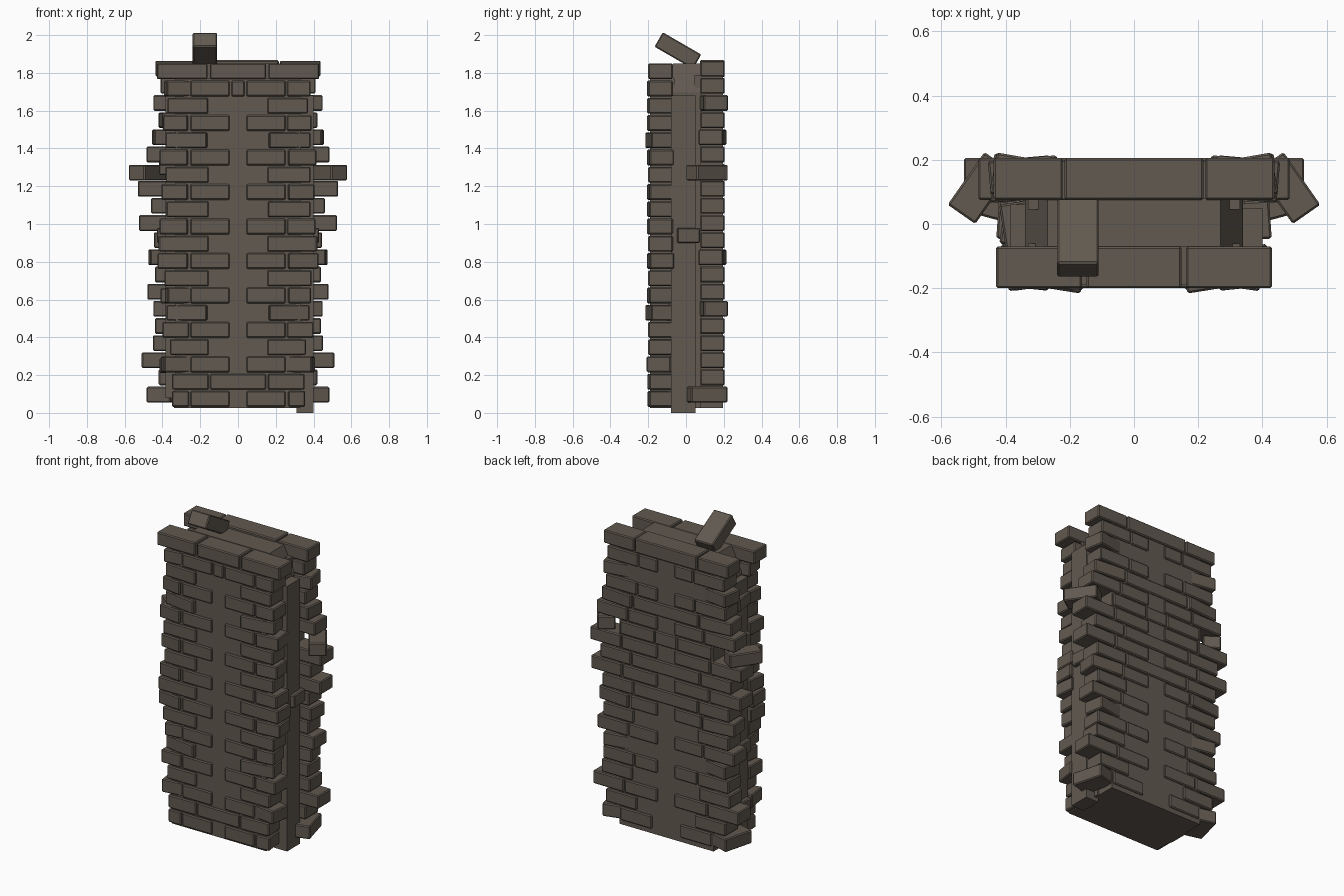
import bpy, bmesh, math, random
from mathutils import Matrix, Vector

if "Cube" in bpy.data.objects:
    bpy.data.objects.remove(bpy.data.objects["Cube"])

random.seed(4)

stone = bpy.data.materials.new("grey_brown_stone")
stone.diffuse_color = (0.12, 0.10, 0.08, 1)
stone.use_nodes = True
stone.node_tree.nodes["Principled BSDF"].inputs["Base Color"].default_value = stone.diffuse_color


def finish(name, bm, bevel=0.0):
    mesh = bpy.data.meshes.new(name)
    bm.to_mesh(mesh)
    bm.free()
    ob = bpy.data.objects.new(name, mesh)
    bpy.context.collection.objects.link(ob)
    mesh.materials.append(stone)
    if bevel:
        m = ob.modifiers.new("worn_edges", 'BEVEL')
        m.width = bevel
        m.segments = 1
    return ob


def box(bm, centre, size, rot=0.0, axis='Z'):
    mat = (Matrix.Translation(centre) @ Matrix.Rotation(math.radians(rot), 4, axis)
           @ Matrix.Diagonal((*size, 1)))
    bmesh.ops.create_cube(bm, size=1, matrix=mat)


def span(bm, x0, x1, y, z, rot=0.0, depth=0.13, h=0.083):
    box(bm, ((x0 + x1) / 2, y, z), (x1 - x0, depth, h), rot)


def slab(bm, x0, x1, y0, y1, z0, z1):
    box(bm, ((x0 + x1) / 2, (y0 + y1) / 2, (z0 + z1) / 2), (x1 - x0, y1 - y0, z1 - z0))


# Mortar: front and back leaves, with a chamfer-topped core between them
bm = bmesh.new()
slab(bm, -0.33, 0.33, -0.19, -0.06, 0.025, 1.77)
slab(bm, -0.33, 0.33, 0.045, 0.195, 0.025, 1.79)
slab(bm, -0.30, 0.30, -0.07, 0.08, 0.025, 1.70)
finish("mortar_leaves", bm)

bm = bmesh.new()
profile = [(-0.34, 0.025), (0.34, 0.025), (0.34, 1.70), (0.27, 1.85), (-0.27, 1.85), (-0.34, 1.70)]
face = bm.faces.new([bm.verts.new((x, -0.07, z)) for x, z in profile])
ext = bmesh.ops.extrude_face_region(bm, geom=[face])
bmesh.ops.translate(bm, vec=(0, 0.15, 0),
                    verts=[v for v in ext['geom'] if isinstance(v, bmesh.types.BMVert)])
bmesh.ops.recalc_face_normals(bm, faces=bm.faces)
finish("mortar_core", bm)

# End posts
bm = bmesh.new()
slab(bm, 0.31, 0.40, -0.08, 0.05, 0.0, 1.68)
slab(bm, -0.385, -0.31, -0.07, 0.06, 0.08, 1.68)
finish("end_posts", bm)

# Front bricks: half-width of each course from the bottom up
front_half = [.35, .35, .40, .36, .40, .37, .38, .39, .42, .42,
              .41, .38, .40, .385, .41, .375, .39, .37, .385, .31]
FY = -0.135
bm = bmesh.new()
for i, half in enumerate(front_half):
    z = 0.074 + 0.0913 * i
    for s in (-1, 1):
        def put(a, b, rot=0.0, y=FY):
            span(bm, min(s * a, s * b), max(s * a, s * b), y, z, rot * s)
        if i == 19:
            put(0.162, 0.31)
            put(0.25, 0.43, 0)
        elif i % 2 == 0:
            put(0.045, 0.252)
            twist = random.choice((0, 0, 6, -8))
            put(0.26, half, twist)
        else:
            twist = 9 if i in (5, 15) else random.choice((0, 0, 3))
            put(0.155, half, twist)
    if i in (1, 19):
        span(bm, -0.148, 0.148, FY, z)
    if i == 18:
        span(bm, -0.035, 0.035, FY, z)
finish("front_bricks", bm, 0.006)

# Back bricks
back_half = [None, .42, .51, .45, .44, .44, .48, .44, .47, .445,
             .525, .46, .53, None, .485, .45, .42, .44, .41, .437]
BY = 0.14
bm = bmesh.new()
for i, half in enumerate(back_half):
    z = 0.097 + 0.0908 * i
    for s in (-1, 1):
        def put(a, b, rot=0.0):
            span(bm, min(s * a, s * b), max(s * a, s * b), BY, z, rot * s)
        if half is None:
            put(0.08 if i else 0.1, 0.32)
            continue
        twist = 10 if i in (5, 17) else (-5 if i in (8, 15) else 0)
        put(half - 0.215, half, twist)
        if i % 2 == 0:
            put(0.06, half - 0.222)
    if i in (9, 11, 13, 15):
        e = (half - 0.222) if half else 0.075
        span(bm, -e, e, BY, z)
    if i == 19:
        span(bm, -0.216, 0.216, BY, z, h=0.09)
finish("back_bricks", bm, 0.006)

# Dislodged bricks turned out at the ends
bm = bmesh.new()
for s in (-1, 1):
    box(bm, (s * 0.48, 0.112, 1.272), (0.2, 0.105, 0.083), -55 * s)
    box(bm, (s * 0.396, 0.108, 0.097), (0.2, 0.13, 0.083), -75 * s)
    box(bm, (s * 0.36, 0.01, 0.94), (0.13, 0.12, 0.08), 4 * s)
for z in (0.25, 0.62, 1.30, 1.55):
    box(bm, (-0.345, 0.0, z), (0.13, 0.14, 0.08), random.uniform(-10, 10))
finish("loose_end_bricks", bm, 0.006)

# Tilted brick lying on top
bm = bmesh.new()
box(bm, (-0.175, -0.043, 1.918), (0.13, 0.235, 0.088), -30, 'X')
finish("tilted_top_brick", bm, 0.006)
